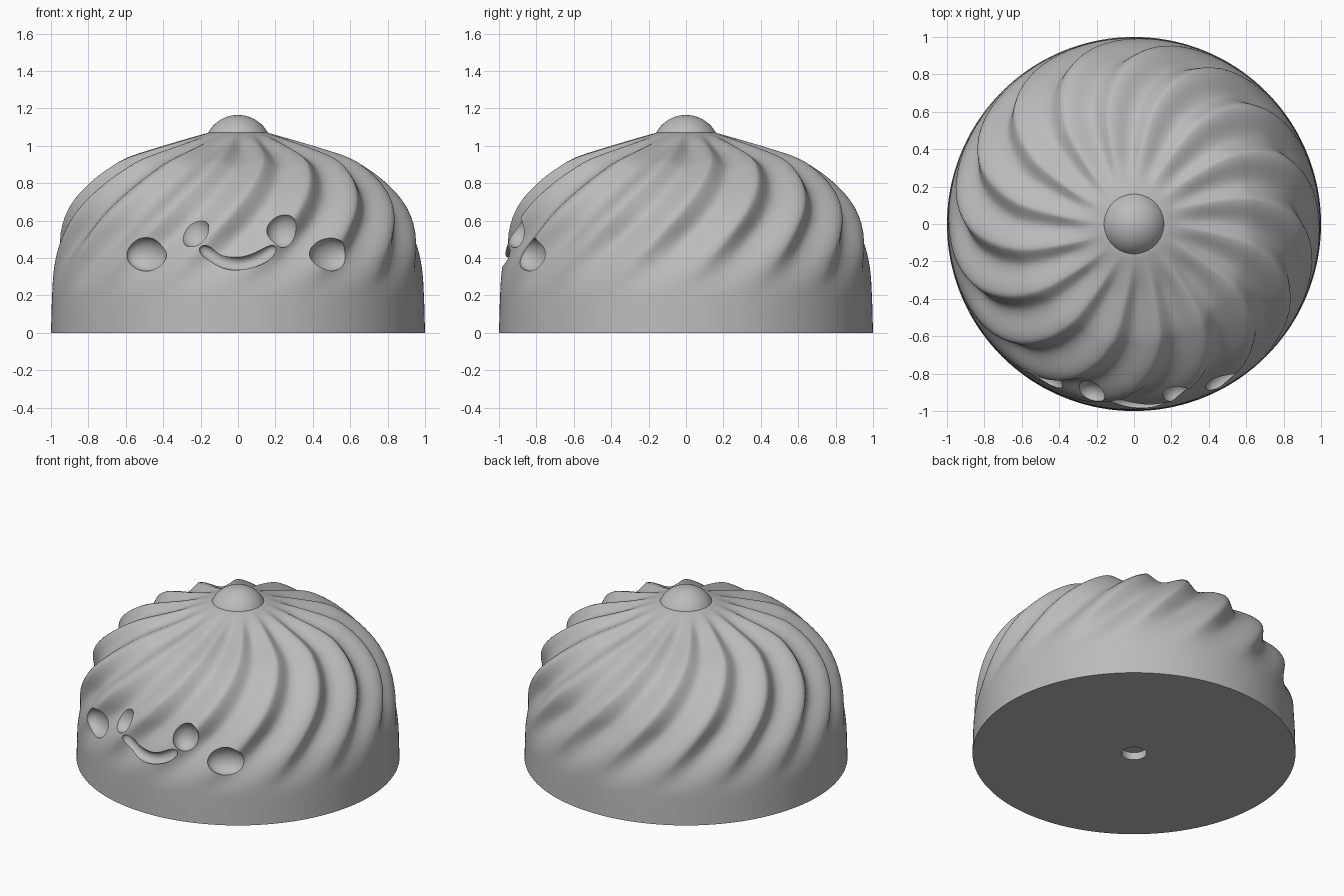
import bpy, bmesh, math
from mathutils import Vector, Euler

cube = bpy.data.objects.get("Cube")
if cube:
    bpy.data.objects.remove(cube, do_unlink=True)

RIDGES = 16
SEGMENTS = 352
STEPS = 8            # rings between profile points
TWIST = 52           # degrees of swirl per unit of height
PROFILE = [(1.0, 0.0), (0.994, 0.2), (0.983, 0.38), (0.965, 0.5), (0.932, 0.61),
           (0.877, 0.71), (0.793, 0.805), (0.693, 0.885), (0.592, 0.94),
           (0.39, 1.004), (0.16, 1.07)]

grey = bpy.data.materials.new("plain grey")
grey.use_nodes = True
grey.diffuse_color = (0.5, 0.5, 0.5, 1)
grey.node_tree.nodes["Principled BSDF"].inputs["Base Color"].default_value = (0.5, 0.5, 0.5, 1)


def add_object(name, bm):
    mesh = bpy.data.meshes.new(name)
    bmesh.ops.recalc_face_normals(bm, faces=bm.faces)
    bm.to_mesh(mesh)
    bm.free()
    obj = bpy.data.objects.new(name, mesh)
    bpy.context.collection.objects.link(obj)
    mesh.materials.append(grey)
    return obj


def activate(obj):
    bpy.ops.object.select_all(action='DESELECT')
    obj.select_set(True)
    bpy.context.view_layer.objects.active = obj


def smooth(obj):
    activate(obj)
    bpy.ops.object.shade_smooth_by_angle(angle=math.radians(35))


def bridge(bm, loops):
    """Join rings of vertices into a closed tube."""
    size = len(loops[0])
    for one, two in zip(loops, loops[1:]):
        for k in range(size):
            n = (k + 1) % size
            bm.faces.new((one[k], one[n], two[n], two[k]))
    bm.faces.new(loops[0])
    bm.faces.new(loops[-1])


def smoothstep(low, high, value):
    t = min(max((value - low) / (high - low), 0), 1)
    return t * t * (3 - 2 * t)


def spline(points, steps):
    """Smooth curve through the points."""
    pts = [Vector(p) for p in points]
    pts = [2 * pts[0] - pts[1]] + pts + [2 * pts[-1] - pts[-2]]
    out = []
    for a, b, c, d in zip(pts, pts[1:], pts[2:], pts[3:]):
        for i in range(steps):
            t = i / steps
            out.append(0.5 * (2 * b + (c - a) * t + (2 * a - 5 * b + 4 * c - d) * t ** 2
                              + (3 * b - a - 3 * c + d) * t ** 3))
    return out + [pts[-2]]


def wave(u):
    """One ridge: gentle rise to a firm crest, then a steeper drop."""
    u %= 1
    crest = 0.62
    if u < crest:
        return 0.5 - 0.5 * math.cos(math.pi * u / crest)
    t = (u - crest) / (1 - crest)
    return 0.25 + 0.25 * math.cos(math.pi * t) + 0.5 * (1 - t) ** 2


# Swirled dome body
bm = bmesh.new()
curve = spline(PROFILE, STEPS)
rings = []
for i, p in enumerate(curve):
    tangent = (curve[min(i + 1, len(curve) - 1)] - curve[max(i - 1, 0)]).normalized()
    normal = Vector((tangent.y, -tangent.x))
    depth = 0.07 * p.x * smoothstep(0.19, 0.6, p.y) * smoothstep(0.17, 0.4, p.x)
    groove = 20 + TWIST * (p.y - 0.9)
    ring = []
    for s in range(SEGMENTS):
        angle = 360 * s / SEGMENTS
        drop = depth * (1 - wave((angle - groove) * RIDGES / 360))
        r, z = p - normal * drop
        a = math.radians(angle)
        ring.append(bm.verts.new((r * math.sin(a), -r * math.cos(a), z)))
    rings.append(ring)
bridge(bm, rings)
dome = add_object("swirled_dome", bm)

# Cutters for the face hollows and the base hole
cutters = []


def ball_cutter(name, location, size, turn):
    bm = bmesh.new()
    bmesh.ops.create_uvsphere(bm, u_segments=48, v_segments=24, radius=1)
    bmesh.ops.scale(bm, verts=bm.verts, vec=size)
    rotation = Euler([math.radians(t) for t in turn]).to_matrix()
    bmesh.ops.rotate(bm, verts=bm.verts, matrix=rotation)
    bmesh.ops.translate(bm, verts=bm.verts, vec=location)
    cutters.append(add_object(name, bm))


for side in (-1, 1):
    ball_cutter("eye_cutter", (0.24 * side, -0.91, 0.55), (0.086, 0.075, 0.095), (0, 15 * side, 0))
    ball_cutter("cheek_cutter", (0.49 * side, -0.83, 0.42), (0.118, 0.07, 0.09), (0, 0, 30 * side))

# Smile: a tube with rounded ends bent around the dome
bm = bmesh.new()
sides, count = 20, 48
loops = []
for i in range(count + 1):
    t = -math.cos(math.pi * i / count)
    x = 0.2 * t
    centre = Vector((x, -math.sqrt(0.967 ** 2 - x * x), 0.37 + 0.09 * t * t))
    radius = 0.037 * max(1 - abs(t) ** 8, 0.0004) ** 0.5
    slope = math.atan2(2 * 0.09 * t, 0.2)
    across = Vector((-math.sin(slope), 0, math.cos(slope)))
    outward = Vector((x, centre.y, 0)).normalized()
    loops.append([bm.verts.new(centre + radius * (across * math.cos(a) + outward * math.sin(a)))
                  for a in (math.tau * k / sides for k in range(sides))])
bridge(bm, loops)
cutters.append(add_object("smile_cutter", bm))

bm = bmesh.new()
bmesh.ops.create_cone(bm, cap_ends=True, segments=48, radius1=0.078, radius2=0.078, depth=0.1)
cutters.append(add_object("base_hole_cutter", bm))

for cutter in cutters:
    cutter.hide_render = True
    activate(dome)
    cut = dome.modifiers.new("cut", 'BOOLEAN')
    cut.operation = 'DIFFERENCE'
    cut.solver = 'EXACT'
    cut.object = cutter
    bpy.ops.object.modifier_apply(modifier=cut.name)
for cutter in cutters:
    bpy.data.objects.remove(cutter, do_unlink=True)
smooth(dome)

# Round knob on top
bm = bmesh.new()
bmesh.ops.create_uvsphere(bm, u_segments=64, v_segments=32, radius=0.182)
bmesh.ops.translate(bm, verts=bm.verts, vec=(0, 0, 0.983))
bmesh.ops.bisect_plane(bm, geom=bm.verts[:] + bm.edges[:] + bm.faces[:],
                       plane_co=(0, 0, 1.062), plane_no=(0, 0, 1), clear_inner=True)
bmesh.ops.holes_fill(bm, edges=[e for e in bm.edges if e.is_boundary])
knob = add_object("top_knob", bm)
smooth(knob)
